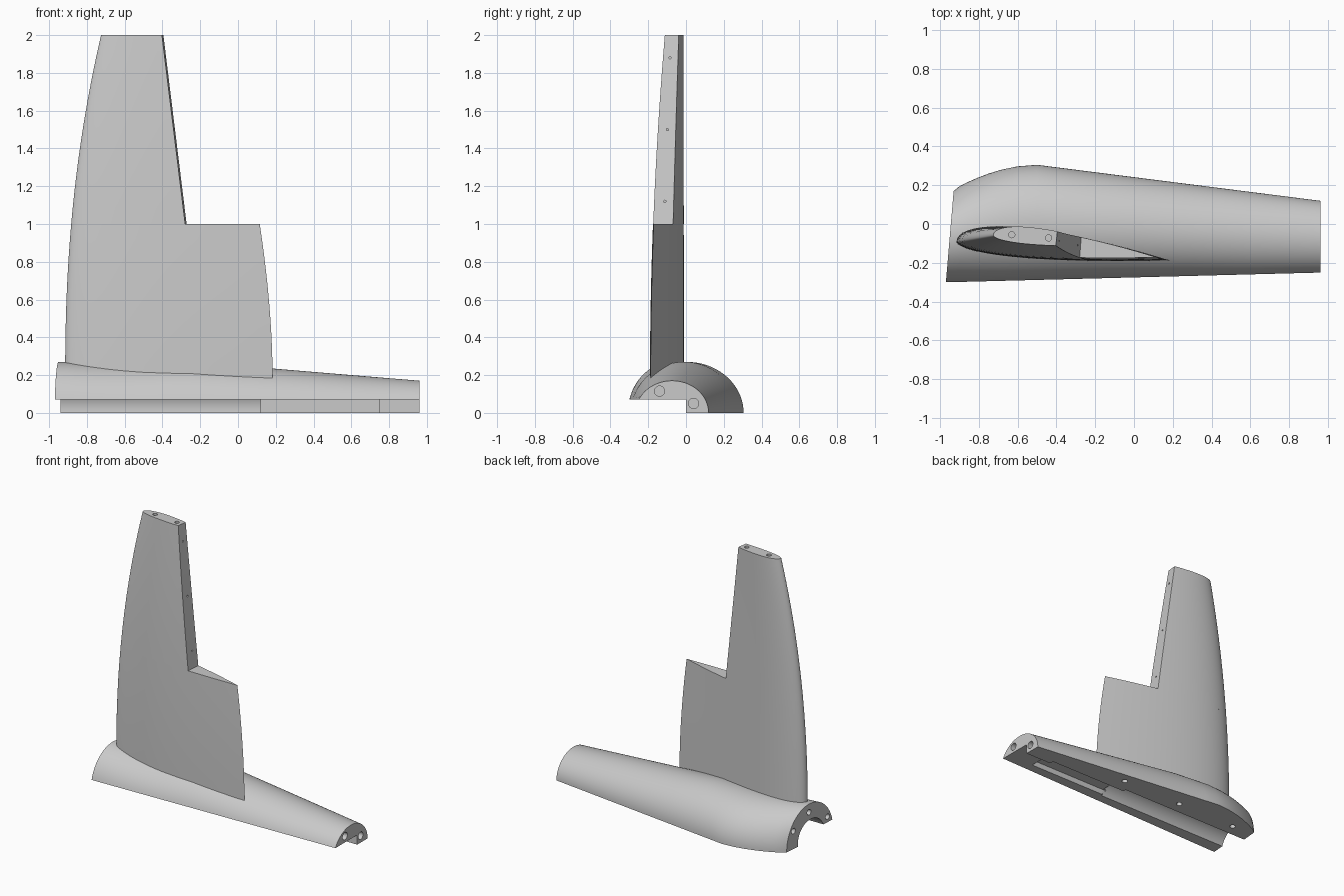
import bpy, bmesh, math
from mathutils import Matrix, Vector

if "Cube" in bpy.data.objects:
    bpy.data.objects.remove(bpy.data.objects["Cube"])

grey = bpy.data.materials.new("light_grey")
grey.use_nodes = True
GREY = (0.59, 0.59, 0.59, 1)
grey.diffuse_color = GREY
grey.node_tree.nodes["Principled BSDF"].inputs["Base Color"].default_value = GREY


def make_object(name, bm):
    bmesh.ops.recalc_face_normals(bm, faces=bm.faces)
    if bm.calc_volume(signed=True) < 0:
        bmesh.ops.reverse_faces(bm, faces=bm.faces)
    mesh = bpy.data.meshes.new(name)
    bm.to_mesh(mesh)
    bm.free()
    mesh.materials.append(grey)
    ob = bpy.data.objects.new(name, mesh)
    bpy.context.collection.objects.link(ob)
    return ob


def loft(name, rings):
    """Skin closed rings of points and cap both ends."""
    bm = bmesh.new()
    loops = [[bm.verts.new(p) for p in ring] for ring in rings]
    for a, b in zip(loops, loops[1:]):
        for i in range(len(a)):
            j = (i + 1) % len(a)
            bm.faces.new((a[i], a[j], b[j], b[i]))
    bm.faces.new(loops[0][::-1])
    bm.faces.new(loops[-1])
    return make_object(name, bm)


def rod(bm, centre, axis, radius, length, sides=24):
    turn = Vector(axis).to_track_quat("Z", "Y").to_matrix().to_4x4()
    bmesh.ops.create_cone(bm, cap_ends=True, segments=sides, radius1=radius, radius2=radius,
                          depth=length, matrix=Matrix.Translation(centre) @ turn)


def box(bm, low, high):
    low, high = Vector(low), Vector(high)
    size = Matrix.Diagonal((*(high - low), 1))
    bmesh.ops.create_cube(bm, size=1, matrix=Matrix.Translation((low + high) / 2) @ size)


def cut(target, name, bm):
    """Subtract a cutter, keeping the part as it was if nothing would remain."""
    cutter = make_object(name, bm)
    cutter.hide_render = True
    whole = target.data.copy()
    mod = target.modifiers.new(name, "BOOLEAN")
    mod.operation = "DIFFERENCE"
    mod.solver = "EXACT"
    mod.object = cutter
    bpy.context.view_layer.objects.active = target
    bpy.ops.object.modifier_apply(modifier=name)
    bpy.data.objects.remove(cutter)
    if len(target.data.polygons) < len(whole.polygons) / 2:
        target.data = whole


def smooth(ob):
    bpy.ops.object.select_all(action="DESELECT")
    ob.select_set(True)
    bpy.context.view_layer.objects.active = ob
    bpy.ops.object.shade_smooth_by_angle(angle=math.radians(30))


# Fuselage half: elliptical arch with a stepped underside
STEP = 0.07
REAR = -0.944


def fuselage_ring(x):
    height = 0.27 - max(0, x + 0.24) * 0.083
    right = 0.305 - max(0, x + 0.5) * 0.127
    if x < -0.5:
        right = 0.305 - 0.135 * ((-0.5 - x) / (-0.5 - REAR)) ** 1.9
    left = -0.30 + (x + 0.95) * 0.026
    sine = STEP / height
    cosine = math.sqrt(1 - sine * sine)
    width = (right - left) / (1 + cosine)
    centre = right - width
    end = math.pi - math.asin(sine)
    ring = []
    for i in range(41):
        t = end * i / 40
        ring.append((centre + width * math.cos(t), height * math.sin(t)))
    ring += [(0, STEP), (0, 0)]
    slant = 0.085 if x == REAR else 0
    return [(x + slant * y, y, z) for y, z in ring]


stations = [REAR, -0.9, -0.86, -0.81, -0.75, -0.68, -0.6, -0.5,
            -0.4, -0.24, 0, 0.3, 0.6, 0.96]
fuselage = loft("fuselage_half", [fuselage_ring(x) for x in stations])

# Inner bore and shallow equipment pocket
bm = bmesh.new()
rod(bm, (-0.48, -0.08, 0.02), (1, 0, 0), 0.135, 1.2, 48)
cut(fuselage, "bore_cutter", bm)
bm = bmesh.new()
box(bm, (0.1, -0.19, -0.1), (0.75, 0.03, 0.11))
cut(fuselage, "pocket_cutter", bm)

# Dowel holes in both ends and in the flat joint face
bm = bmesh.new()
for y, z in ((-0.14, 0.115), (0.04, 0.05)):
    rod(bm, (0.96, y, z), (1, 0, 0), 0.027, 0.2)
for y, z in ((0.10, 0.13), (-0.06, 0.21), (-0.25, 0.11)):
    rod(bm, (-0.94, y, z), (1, 0, 0), 0.02, 0.2)
for x in (0.2, -0.286, -0.764):
    rod(bm, (x, 0.14, 0), (0, 0, 1), 0.02, 0.12)
cut(fuselage, "fuselage_hole_cutter", bm)
smooth(fuselage)


# Wing: cambered foil section, chord shrinking towards the tip
def half_thickness(f, t):
    return 5 * t * (0.2969 * math.sqrt(f) - 0.126 * f - 0.3516 * f**2
                    + 0.2843 * f**3 - 0.1036 * f**4)


def wing_ring(z, hinge=None):
    k = max(0, z - 0.2)
    lead = -0.915 + 0.19 * (k / 1.8) ** 2.2
    trail = 0.183 - 0.068 * (k / 0.8) ** 1.8
    chord = trail - lead
    scale = chord / 1.098
    last = 1 if hinge is None else (hinge - lead) / chord
    steps = 28
    ring = []
    for i in range(-steps, steps + 1):
        f = last * (1 - math.cos(math.pi / 2 * abs(i) / steps))
        thick = half_thickness(f, 0.205) if i > 0 else -half_thickness(f, 0.108)
        y = -0.09 - 0.097 * f + thick
        y = -0.016 + (y + 0.016) * scale
        x = lead + chord * f
        if hinge is not None and i == -steps:
            x -= 0.008
        ring.append((x, y, z))
    return ring


lower_wing = loft("lower_wing", [wing_ring(0.17 + 0.83 * i / 10) for i in range(11)])
upper_wing = loft("upper_wing", [wing_ring(1 + i / 12, -0.272 - 0.123 * i / 12)
                                 for i in range(13)])

# Spar holes in the tip and hinge pin holes in the cut-out face
bm = bmesh.new()
for x, y in ((-0.63, -0.055), (-0.44, -0.072)):
    rod(bm, (x, y, 2), (0, 0, 1), 0.016, 0.2)
for z, y in ((1.12, -0.112), (1.5, -0.098), (1.88, -0.085)):
    rod(bm, (-0.275 - 0.123 * (z - 1), y, z), (1, 0, 0), 0.006, 0.08, 12)
cut(upper_wing, "wing_hole_cutter", bm)
smooth(lower_wing)
smooth(upper_wing)
